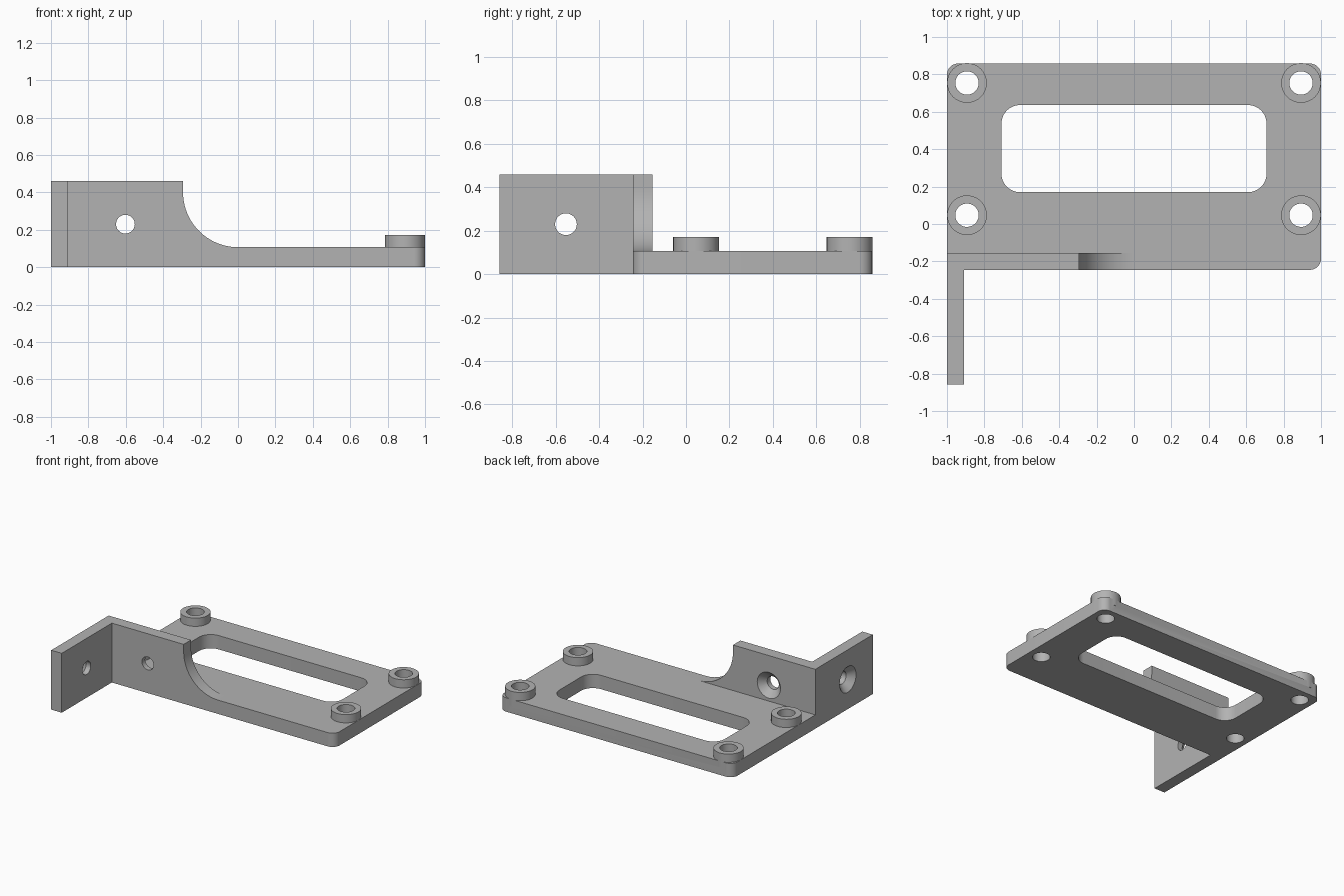
import bpy, bmesh, math
from mathutils import Matrix, Vector

cube = bpy.data.objects.get("Cube")
if cube:
    bpy.data.objects.remove(cube, do_unlink=True)

grey = bpy.data.materials.new("plain grey")
grey.use_nodes = True
GREY = (0.45, 0.45, 0.45, 1)
grey.diffuse_color = GREY
grey.node_tree.nodes["Principled BSDF"].inputs["Base Color"].default_value = GREY

# Main dimensions
BACK, FRONT = 0.858, -0.245
PLATE_H, WALL_H, THICK = 0.107, 0.46, 0.09
HOLE_Z = 0.23


def add_object(name, bm):
    bmesh.ops.recalc_face_normals(bm, faces=bm.faces)
    mesh = bpy.data.meshes.new(name)
    bm.to_mesh(mesh)
    bm.free()
    mesh.materials.append(grey)
    obj = bpy.data.objects.new(name, mesh)
    bpy.context.collection.objects.link(obj)
    return obj


def prism(name, points, depth):
    """Extrude a closed outline of 3D points along the depth vector."""
    bm = bmesh.new()
    face = bm.faces.new([bm.verts.new(p) for p in points])
    new = bmesh.ops.extrude_face_region(bm, geom=[face])["geom"]
    bmesh.ops.translate(bm, vec=depth,
                        verts=[v for v in new if isinstance(v, bmesh.types.BMVert)])
    return add_object(name, bm)


def arc(cx, cy, r, start, end, steps=12):
    angles = [math.radians(start + (end - start) * i / steps) for i in range(steps + 1)]
    return [(cx + r * math.cos(a), cy + r * math.sin(a)) for a in angles]


def rounded(x0, x1, y0, y1, r, square_first=False):
    """Rounded rectangle, optionally with a square lower-left corner."""
    pts = [(x0, y0)] if square_first else arc(x0 + r, y0 + r, r, 180, 270)
    pts += arc(x1 - r, y0 + r, r, 270, 360)
    pts += arc(x1 - r, y1 - r, r, 0, 90)
    pts += arc(x0 + r, y1 - r, r, 90, 180)
    return pts


def cone(name, r1, r2, start, end, segments=48):
    start, end = Vector(start), Vector(end)
    axis = end - start
    bm = bmesh.new()
    turn = axis.to_track_quat("Z", "Y").to_matrix().to_4x4()
    bmesh.ops.create_cone(bm, cap_ends=True, segments=segments, radius1=r1, radius2=r2,
                          depth=axis.length,
                          matrix=Matrix.Translation((start + end) / 2) @ turn)
    return add_object(name, bm)


# Base plate with three rounded corners
bracket = prism("mounting_bracket",
                [(x, y, 0) for x, y in rounded(-1, 1, FRONT, BACK, 0.06, True)],
                (0, 0, PLATE_H))

# Upright wall that sweeps down into the plate
R = 0.294
outline = [(-1, 0), (0, 0)] + arc(0, PLATE_H + R, R, 270, 180, 24)
outline += [(-R, WALL_H), (-1, WALL_H)]
wall = prism("upright_wall", [(x, FRONT, z) for x, z in outline], (0, THICK, 0))

# Side arm reaching forward
arm_outline = [(-1, -BACK), (THICK - 1, -BACK), (THICK - 1, FRONT + THICK), (-1, FRONT + THICK)]
arm = prism("side_arm", [(x, y, 0) for x, y in arm_outline], (0, 0, WALL_H))
adds, cuts = [wall, arm], []

# Four raised bosses with through holes
for x in (-0.893, 0.893):
    for y in (0.047, 0.754):
        adds.append(cone("boss", 0.106, 0.106, (x, y, 0.06), (x, y, 0.171), 64))
        cuts.append(cone("boss_hole", 0.0625, 0.0625, (x, y, -0.1), (x, y, 0.3)))

# Long window in the plate
cuts.append(prism("window_cutter",
                  [(x, y, -0.1) for x, y in rounded(-0.709, 0.709, 0.17, 0.636, 0.1)],
                  (0, 0, 0.4)))


def countersunk(surface, inward):
    """Screw hole with a conical seat on the given surface."""
    p, d = Vector(surface), Vector(inward)
    cuts.append(cone("screw_hole", 0.05, 0.05, p - d * 0.05, p + d * 0.15))
    cuts.append(cone("screw_seat", 0.11, 0.045, p - d * 0.01, p + d * 0.055))


countersunk((-0.602, FRONT + THICK, HOLE_Z), (0, -1, 0))
countersunk((-1, -0.553, HOLE_Z), (1, 0, 0))

# Join the solids, then cut the openings
for helpers, operation in ((adds, "UNION"), (cuts, "DIFFERENCE")):
    for helper in helpers:
        helper.hide_render = True
        mod = bracket.modifiers.new(helper.name, "BOOLEAN")
        mod.operation, mod.solver, mod.object = operation, "EXACT", helper

bpy.context.view_layer.update()
final = bpy.data.meshes.new_from_object(
    bracket.evaluated_get(bpy.context.evaluated_depsgraph_get()))
bracket.modifiers.clear()
bracket.data = final
for helper in adds + cuts:
    bpy.data.objects.remove(helper, do_unlink=True)

# Smooth curves, sharp edges
bpy.ops.object.select_all(action="DESELECT")
bracket.select_set(True)
bpy.context.view_layer.objects.active = bracket
bpy.ops.object.shade_smooth_by_angle(angle=math.radians(30))
